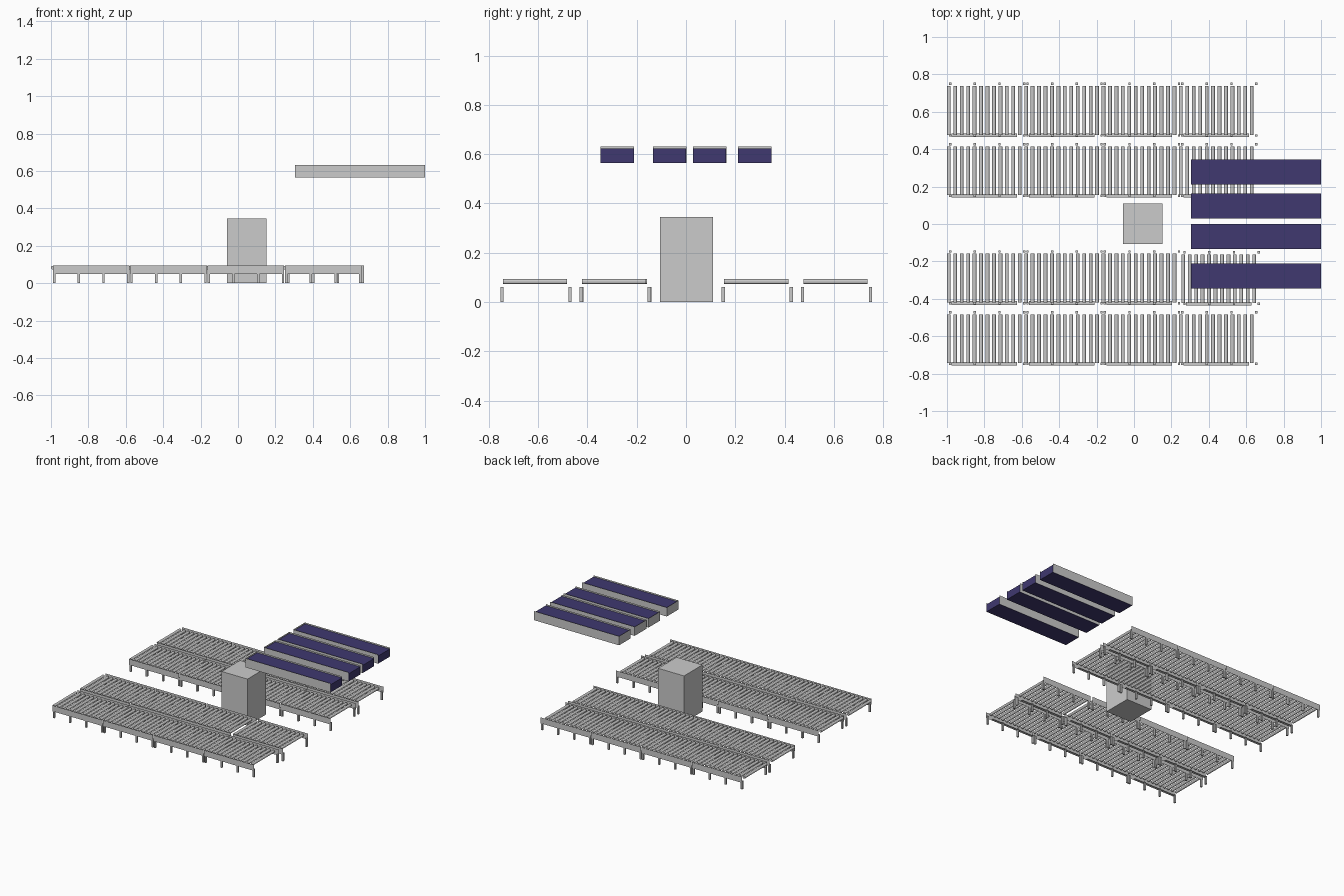
import bpy, bmesh, math
from mathutils import Matrix, Vector

if "Cube" in bpy.data.objects:
    bpy.data.objects.remove(bpy.data.objects["Cube"])


def finish(name, bm, mat=None):
    me = bpy.data.meshes.new(name)
    bm.to_mesh(me)
    bm.free()
    ob = bpy.data.objects.new(name, me)
    bpy.context.collection.objects.link(ob)
    if mat:
        me.materials.append(mat)
    return ob


def add_box(bm, x0, x1, y0, y1, z0, z1):
    m = Matrix.Translation(((x0 + x1) / 2, (y0 + y1) / 2, (z0 + z1) / 2))
    m = m @ Matrix.Diagonal((x1 - x0, y1 - y0, z1 - z0, 1))
    bmesh.ops.create_cube(bm, size=1, matrix=m)


def add_quad(bm, *pts):
    bm.faces.new([bm.verts.new(p) for p in pts])


def wall_x(bm, x0, x1, y, z0, z1):
    add_quad(bm, (x0, y, z0), (x1, y, z0), (x1, y, z1), (x0, y, z1))


blue = bpy.data.materials.new("dark_blue")
blue.diffuse_color = (0.05, 0.04, 0.16, 1)
blue.use_nodes = True
blue.node_tree.nodes["Principled BSDF"].inputs["Base Color"].default_value = blue.diffuse_color

MODULE, COUNT, PITCH = 0.4135, 12, 0.4135 / 12


def conveyor_module(tag, x, y):
    # thin side rails with a lower flange on the front side
    bm = bmesh.new()
    for s in (-1, 1):
        wall_x(bm, x, x + MODULE - 0.004, y + s * 0.147, 0.05, 0.094)
    add_quad(bm, (x + 0.015, y - 0.147, 0.05), (x + 0.365, y - 0.147, 0.05),
             (x + 0.365, y - 0.128, 0.05), (x + 0.015, y - 0.128, 0.05))
    finish("side_rails_" + tag, bm)
    # legs
    bm = bmesh.new()
    for i in range(4):
        lx = x + 0.007 + i * 0.132
        for s in (-1, 1):
            ly = y + s * 0.138
            add_box(bm, lx - 0.006, lx + 0.006, ly - 0.0065, ly + 0.0065, 0, 0.061)
    finish("legs_" + tag, bm)
    # rollers
    bm = bmesh.new()
    for i in range(COUNT):
        m = Matrix.Translation((x + i * PITCH, y - 0.004, 0.083))
        m = m @ Matrix.Rotation(math.pi / 2, 4, 'X')
        bmesh.ops.create_cone(bm, cap_ends=True, segments=12, radius1=0.01,
                              radius2=0.01, depth=0.26, matrix=m)
    finish("rollers_" + tag, bm)


# four conveyor lanes of four modules; one module sits slightly out of line
for lane, y in enumerate((-0.609, -0.285, 0.289, 0.611)):
    for k in range(4):
        dx, dy = (0.013, -0.003) if (lane, k) == (1, 3) else (0, 0)
        conveyor_module(f"{lane + 1}_{k + 1}", -0.99 + k * MODULE + dx, y + dy)

# central cabinet
bm = bmesh.new()
add_box(bm, -0.06, 0.152, -0.106, 0.109, 0, 0.345)
finish("cabinet", bm)

# raised belts: blue body with thin grey walls on the sides and rear end
X0, X1, Z0, Z1, ZT = 0.305, 1.0, 0.565, 0.622, 0.632
for i, y0 in enumerate((-0.347, -0.134, 0.028, 0.211)):
    y1 = y0 + 0.136
    bm = bmesh.new()
    add_box(bm, X0 + 0.001, X1, y0 + 0.001, y1 - 0.001, Z0, Z1)
    finish(f"belt_{i + 1}", bm, blue)
    bm = bmesh.new()
    wall_x(bm, X0, X1, y0, Z0, ZT)
    wall_x(bm, X0, X1, y1, Z0, ZT)
    add_quad(bm, (X0, y0, Z0), (X0, y1, Z0), (X0, y1, ZT), (X0, y0, ZT))
    finish(f"belt_walls_{i + 1}", bm)
